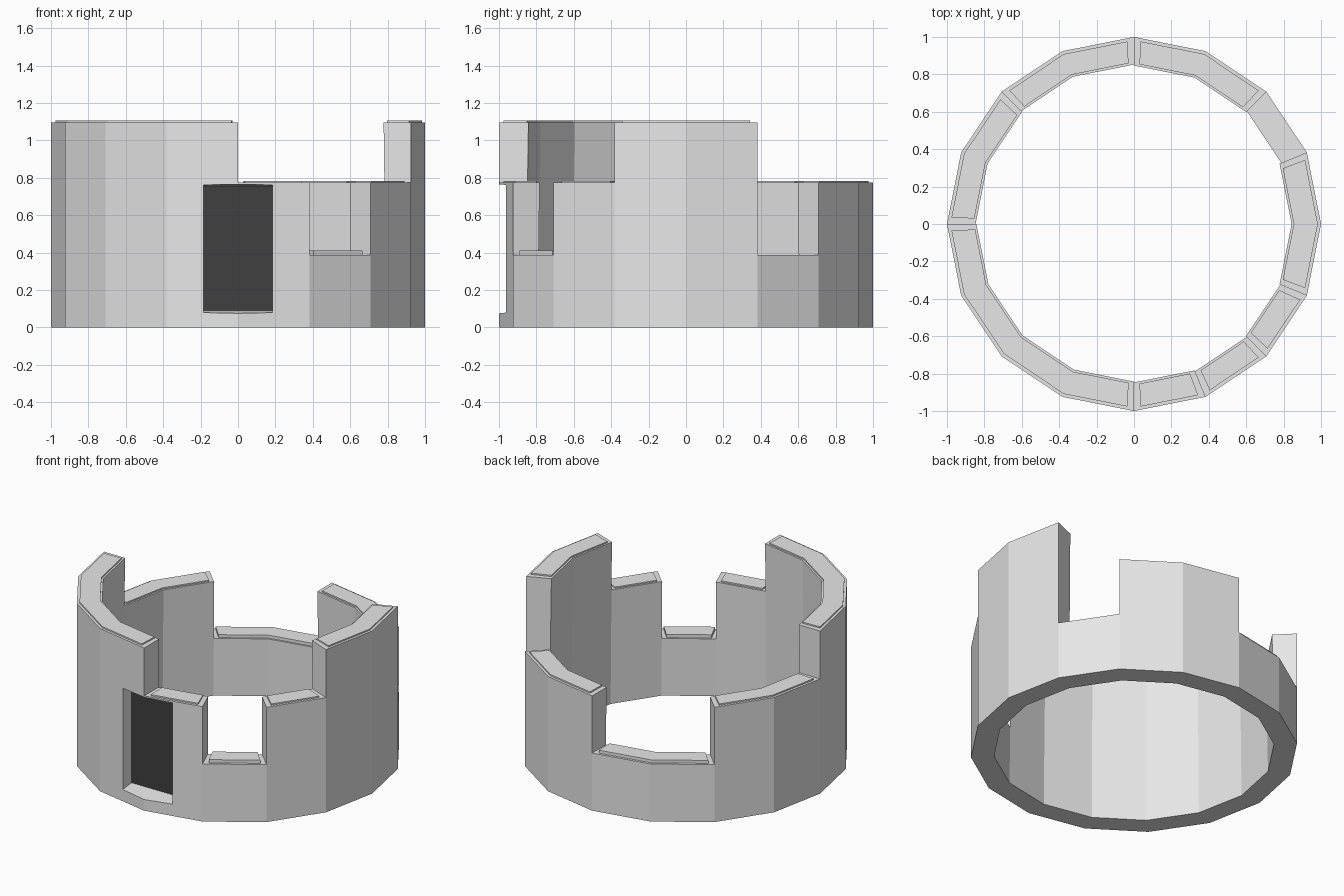
import bpy, bmesh, math
from mathutils import Vector

cube = bpy.data.objects.get("Cube")
if cube:
    bpy.data.objects.remove(cube, do_unlink=True)


def make_material(name, value):
    mat = bpy.data.materials.new(name)
    mat.use_nodes = True
    color = (value, value, value, 1)
    mat.diffuse_color = color
    mat.node_tree.nodes["Principled BSDF"].inputs["Base Color"].default_value = color
    return mat


stone = make_material("grey stone", 0.8)
dark = make_material("dark door", 0.05)

SIDES = 16
LOW, MID, TALL = 0.388, 0.774, 1.097
LEVELS = (0, LOW, MID, TALL)

# Parapet sections: first side, number of sides, height, coping thickness
SECTIONS = (
    (-1, 2, TALL, 0.009), (1, 1, LOW, 0), (2, 2, MID, 0.009),
    (4, 2, LOW, 0.02), (6, 2, MID, 0.009), (8, 4, TALL, 0.009),
    (12, 1, MID, 0.009), (13, 1, LOW, 0.022), (14, 1, MID, 0.009),
)


def ring_point(k, radius, z):
    """Point on the polygon outline; fractional k lies along a side."""
    i = math.floor(k)
    a, b = (Vector((math.cos(math.tau * j / SIDES), math.sin(math.tau * j / SIDES), 0))
            for j in (i, i + 1))
    p = a.lerp(b, k - i) * radius
    p.z = z
    return p


def inner_radius(z):
    return 0.858 - 0.014 * z


def finish(bm, name, mat):
    bmesh.ops.remove_doubles(bm, verts=bm.verts, dist=0.0005)
    bmesh.ops.recalc_face_normals(bm, faces=bm.faces)
    mesh = bpy.data.meshes.new(name)
    bm.to_mesh(mesh)
    bm.free()
    mesh.materials.append(mat)
    obj = bpy.data.objects.new(name, mesh)
    bpy.context.collection.objects.link(obj)
    return obj


def quad(bm, points):
    bm.faces.new([bm.verts.new(p) for p in points])


# Tower wall: one closed shell stepped to the section heights
height = {}
for first, count, top, _ in SECTIONS:
    for k in range(first, first + count):
        height[k % SIDES] = top

bm = bmesh.new()
for k in range(SIDES):
    top = height[k]
    for z0, z1 in zip(LEVELS, LEVELS[1:]):
        if z1 > top:
            break
        for radius in (lambda z: 1.0, inner_radius):
            quad(bm, [ring_point(k, radius(z0), z0), ring_point(k + 1, radius(z0), z0),
                      ring_point(k + 1, radius(z1), z1), ring_point(k, radius(z1), z1)])
        # End faces where the neighbouring side is lower
        for side, edge in ((k - 1, k), (k + 1, k + 1)):
            if height[side % SIDES] < z1:
                quad(bm, [ring_point(edge, 1, z0), ring_point(edge, inner_radius(z0), z0),
                          ring_point(edge, inner_radius(z1), z1), ring_point(edge, 1, z1)])
    for z in (0, top):
        quad(bm, [ring_point(k, 1, z), ring_point(k + 1, 1, z),
                  ring_point(k + 1, inner_radius(z), z), ring_point(k, inner_radius(z), z)])
wall = finish(bm, "tower_wall", stone)

# Doorway recess with splayed sill and lintel
HALF, BACK, FRONT = 0.185, -0.865, -1.03
bm = bmesh.new()
profile = ((BACK, 0.09), (BACK, 0.755), (FRONT, 0.767), (FRONT, 0.072))
base = bm.faces.new([bm.verts.new((-HALF, y, z)) for y, z in profile])
new = bmesh.ops.extrude_face_region(bm, geom=[base])["geom"]
bmesh.ops.translate(bm, vec=(2 * HALF, 0, 0),
                    verts=[g for g in new if isinstance(g, bmesh.types.BMVert)])
cutter = finish(bm, "doorway_cutter", stone)
cutter.hide_render = True

cut = wall.modifiers.new("doorway", "BOOLEAN")
cut.operation = "DIFFERENCE"
cut.solver = "EXACT"
cut.object = cutter
bpy.context.view_layer.objects.active = wall
bpy.ops.object.modifier_apply(modifier=cut.name)
bpy.data.objects.remove(cutter, do_unlink=True)

# Door panel at the back of the recess
bm = bmesh.new()
bmesh.ops.create_cube(bm, size=1)
for v in bm.verts:
    v.co = (v.co.x * 2 * HALF, BACK - 0.003 + v.co.y * 0.006, 0.4225 + v.co.z * 0.665)
finish(bm, "door", dark)


# Coping plates set in from the edges of each section
def coping(first, count, top, thick):
    trim = 0.09
    stops = [first + trim, *range(first + 1, first + count), first + count - trim]
    outer, inner = 0.983, inner_radius(top) + 0.012
    loops = []
    for k in stops:
        loops.append([ring_point(k, r, z) for r, z in (
            (outer, top - 0.004), (outer, top + thick),
            (inner, top + thick), (inner, top - 0.004))])
    bm = bmesh.new()
    for a, b in zip(loops, loops[1:]):
        for i in range(4):
            j = (i + 1) % 4
            quad(bm, [a[i], a[j], b[j], b[i]])
    quad(bm, loops[0])
    quad(bm, loops[-1])
    finish(bm, "coping", stone)


for section in SECTIONS:
    if section[3]:
        coping(*section)
